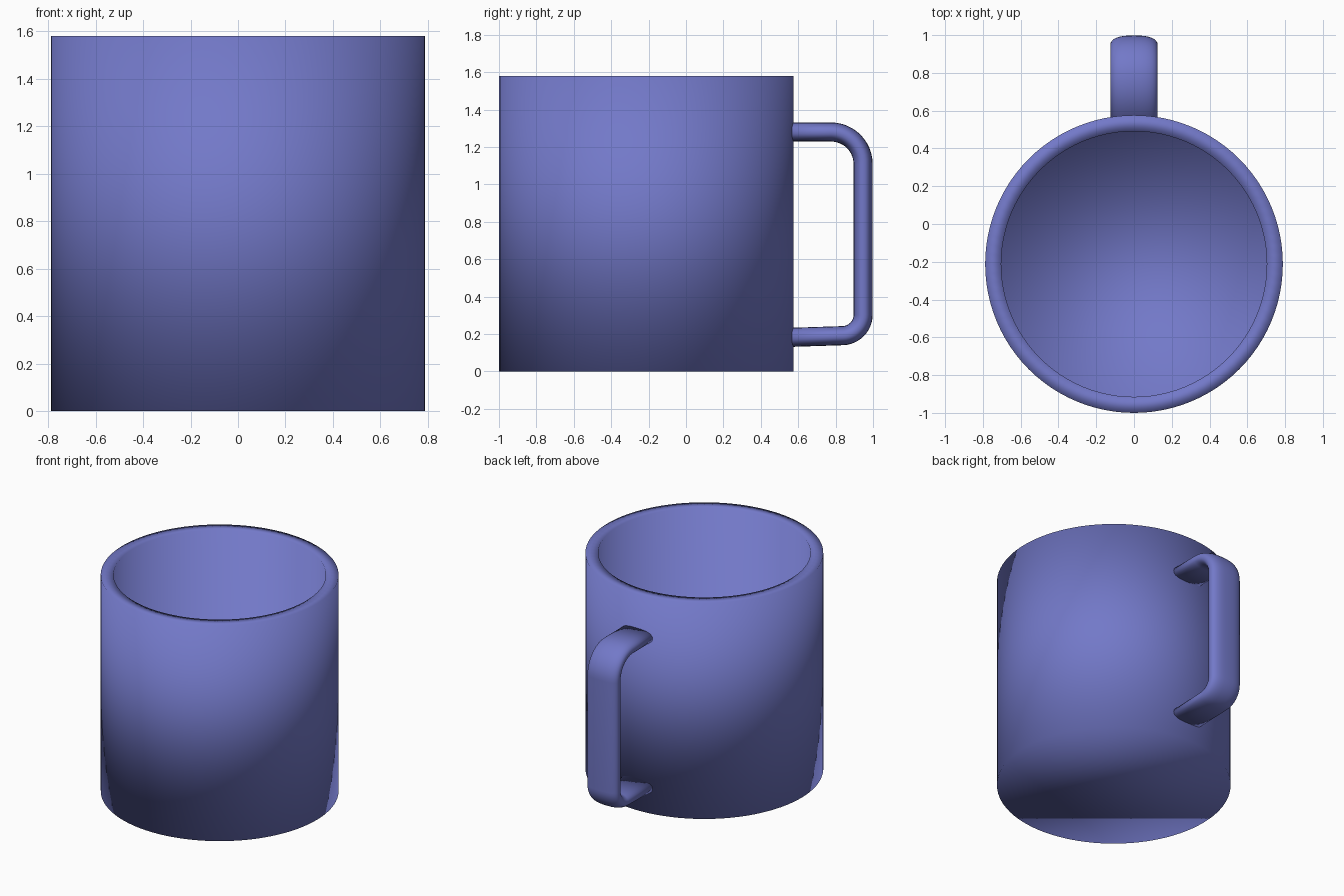
import bpy, bmesh, math
from mathutils import Vector

if "Cube" in bpy.data.objects:
    bpy.data.objects.remove(bpy.data.objects["Cube"])

mat = bpy.data.materials.new("blue_glaze")
mat.diffuse_color = (0.17, 0.19, 0.58, 1)
mat.use_nodes = True
mat.node_tree.nodes["Principled BSDF"].inputs["Base Color"].default_value = mat.diffuse_color


def finish(bm, name):
    bmesh.ops.recalc_face_normals(bm, faces=bm.faces)
    for f in bm.faces:
        f.smooth = True
    me = bpy.data.meshes.new(name)
    bm.to_mesh(me)
    bm.free()
    me.materials.append(mat)
    ob = bpy.data.objects.new(name, me)
    bpy.context.collection.objects.link(ob)
    return ob


def loft(name, rings):
    """Skin a list of closed point rings and cap both ends."""
    bm = bmesh.new()
    vs = [[bm.verts.new(p) for p in r] for r in rings]
    n = len(rings[0])
    for a, b in zip(vs, vs[1:]):
        for i in range(n):
            j = (i + 1) % n
            bm.faces.new((a[i], a[j], b[j], b[i]))
    bm.faces.new(vs[0])
    bm.faces.new(vs[-1])
    return finish(bm, name)


# Cup body: outer wall, flat rim, inner wall, inner floor
CY, SEG = -0.212, 96


def circle(r, z):
    return [(r * math.cos(2 * math.pi * i / SEG),
             CY + r * math.sin(2 * math.pi * i / SEG), z) for i in range(SEG)]


loft("cup_body", [circle(r, z) for r, z in
                  [(0.788, 0), (0.788, 1.58), (0.703, 1.58), (0.703, 0.085)]])


# Handle: rounded strap swept along a C-shaped path in the YZ plane
def arc(cy, cz, r, a0, a1, n=12):
    return [Vector((0, cy + r * math.cos(t), cz + r * math.sin(t)))
            for t in (math.radians(a0 + (a1 - a0) * i / n) for i in range(n + 1))]


path = ([Vector((0, 0.53, 1.28))] + arc(0.775, 1.108, 0.172, 90, 0)
        + arc(0.835, 0.303, 0.112, 0, -88) + [Vector((0, 0.53, 0.181))])


def power(v, e):
    return math.copysign(abs(v) ** e, v)


rings = []
for i, p in enumerate(path):
    t = (path[min(i + 1, len(path) - 1)] - path[max(i - 1, 0)]).normalized()
    if i == 0 or i == 1:
        t = Vector((0, 1, 0))
    side = Vector((0, -t.z, t.y))
    ring = []
    for k in range(32):
        a = 2 * math.pi * k / 32
        ring.append(p + Vector((0.125 * power(math.cos(a), 0.75), 0, 0))
                    + side * 0.051 * power(math.sin(a), 0.85))
    rings.append(ring)
loft("handle", rings)
